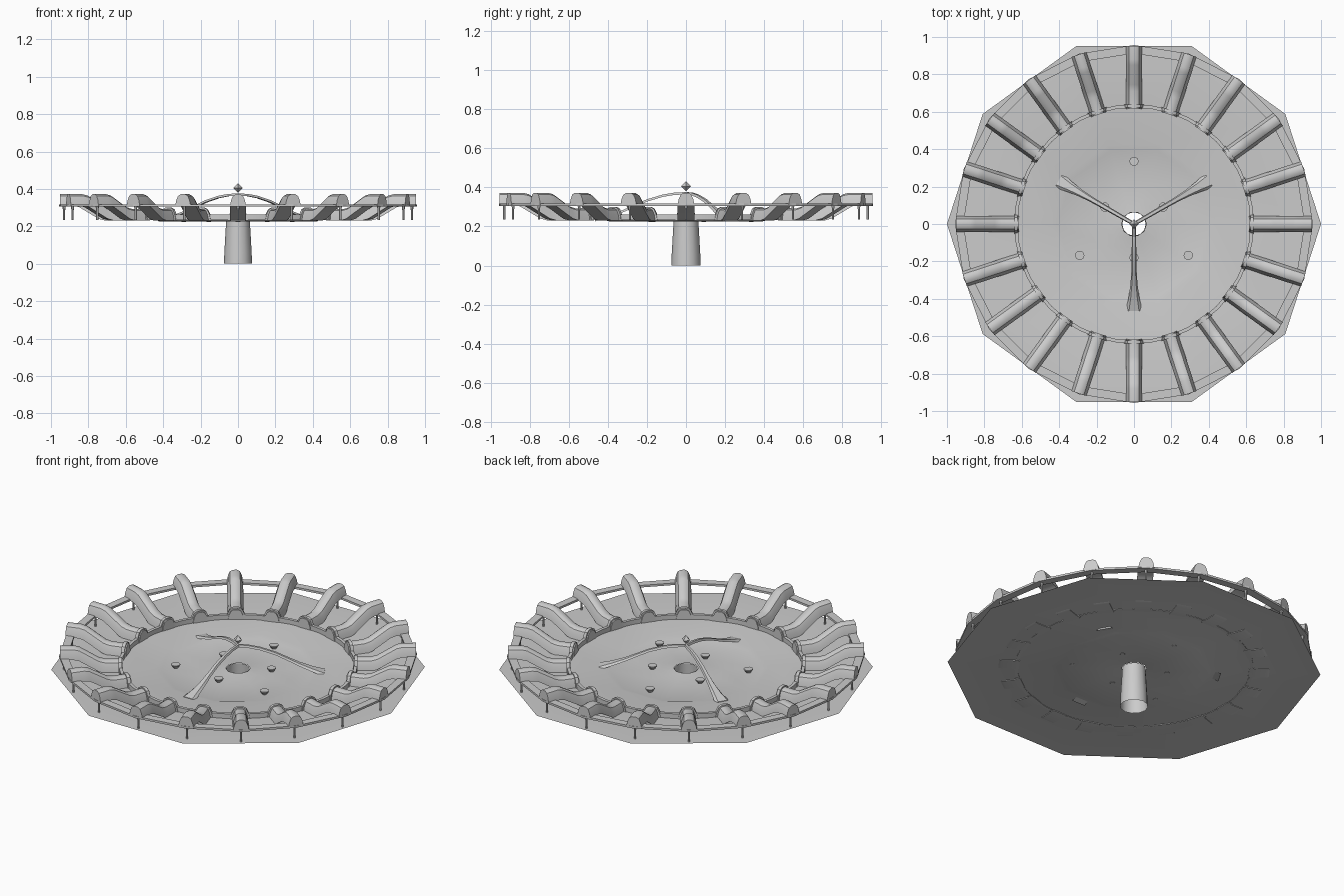
import bpy, bmesh
from math import sin, cos, pi, radians

if "Cube" in bpy.data.objects:
    bpy.data.objects.remove(bpy.data.objects["Cube"])


def make(name, verts, faces, smooth=True):
    me = bpy.data.meshes.new(name)
    me.from_pydata(verts, [], faces)
    bm = bmesh.new()
    bm.from_mesh(me)
    bmesh.ops.recalc_face_normals(bm, faces=bm.faces)
    bm.to_mesh(me)
    bm.free()
    ob = bpy.data.objects.new(name, me)
    bpy.context.collection.objects.link(ob)
    if smooth:
        bpy.context.view_layer.objects.active = ob
        bpy.ops.object.select_all(action='DESELECT')
        ob.select_set(True)
        bpy.ops.object.shade_smooth_by_angle(angle=radians(35))
    return ob


def lathe(name, profile, sides, closed=False, smooth=True):
    """Spin (radius, z) points round the z axis."""
    n = len(profile)
    verts = [(r * cos(2 * pi * i / sides), r * sin(2 * pi * i / sides), z)
             for i in range(sides) for r, z in profile]
    faces = []
    for i in range(sides):
        j = (i + 1) % sides
        for k in range(n if closed else n - 1):
            m = (k + 1) % n
            faces.append((i * n + k, j * n + k, j * n + m, i * n + m))
    return make(name, verts, faces, smooth)


def sweep(name, sections, angle, smooth=True, caps=True):
    """Loft closed cross-sections given as (radius, [(side, z)]), turned to an angle."""
    n = len(sections[0][1])
    c, s = cos(angle), sin(angle)
    verts = [(r * c - w * s, r * s + w * c, z) for r, pts in sections for w, z in pts]
    faces = [(a * n + k, a * n + (k + 1) % n, (a + 1) * n + (k + 1) % n, (a + 1) * n + k)
             for a in range(len(sections) - 1) for k in range(n)]
    if caps:
        faces += [tuple(range(n)), tuple(range(len(verts) - n, len(verts)))]
    return make(name, verts, faces, smooth)


def spindle(name, x, y, rings, sides):
    """Small upright solid from (radius, z) rings."""
    verts = [(x + r * cos(2 * pi * i / sides), y + r * sin(2 * pi * i / sides), z)
             for r, z in rings for i in range(sides)]
    faces = [(a * sides + k, a * sides + (k + 1) % sides,
              (a + 1) * sides + (k + 1) % sides, (a + 1) * sides + k)
             for a in range(len(rings) - 1) for k in range(sides)]
    faces += [tuple(range(sides)), tuple(range(len(verts) - sides, len(verts)))]
    return make(name, verts, faces, False)


# Thin ten-sided base sheet with shallow pan and raised hub
lathe("base_sheet", [(1.0, .235), (.445, .235), (.41, .225), (.2, .225),
                     (.13, .228), (.066, .235)], 10)

# Open central pipe
lathe("center_pipe", [(.075, 0), (.073, .06), (.063, .235)], 12)

# Outer rail and inner curb
lathe("outer_rail", [(.957, .305), (.957, .317), (.912, .317), (.912, .305)], 20, True, False)
lathe("inner_curb", [(.622, .233), (.622, .262), (.64, .262), (.64, .233)], 40, True)

# Radial bent arch ribs, collars and support pins
ARCH = [(-.043, 0), (-.037, .03), (-.027, .053), (-.012, .062),
        (.012, .062), (.027, .053), (.037, .03), (.043, 0)]
PATH = [(.615, .231), (.71, .231), (.745, .24), (.85, .303), (.88, .31), (.953, .31)]
for i in range(20):
    a = i * pi / 10
    sweep("rib", [(r, [(w, z + h) for w, h in ARCH]) for r, z in PATH], a)
    collar = [(w * 1.25, .231 + h * 1.12) for w, h in ARCH]
    sweep("rib_collar", [(.622, collar), (.64, collar)], a)
    spindle("support_pin", .93 * cos(a), .93 * sin(a),
            [(.006, .235), (.006, .285), (.009, .306)], 6)

# Three curved arms meeting above the centre: radius, height, half width
ARM = [(0, .37, .01), (.06, .367, .011), (.12, .357, .012), (.2, .333, .013),
       (.27, .302, .015), (.33, .275, .02), (.40, .25, .03), (.465, .232, .045)]
for d in (-90, 30, 150):
    sweep("arm", [(r, [(-w, z - .006), (-w * .6, z + .006), (w * .6, z + .006), (w, z - .006)])
                  for r, z, w in ARM], radians(d))

# Gem finial above the arms
spindle("finial", 0, 0, [(.001, .38), (.025, .405), (.001, .43)], 4)

# Two sets of small nozzles on the pan
for rad, degs in ((.335, (90, 210, 330)), (.18, (30, 150, 270))):
    for d in degs:
        spindle("nozzle", rad * cos(radians(d)), rad * sin(radians(d)),
                [(.012, .224), (.025, .241), (.025, .246)], 10)
